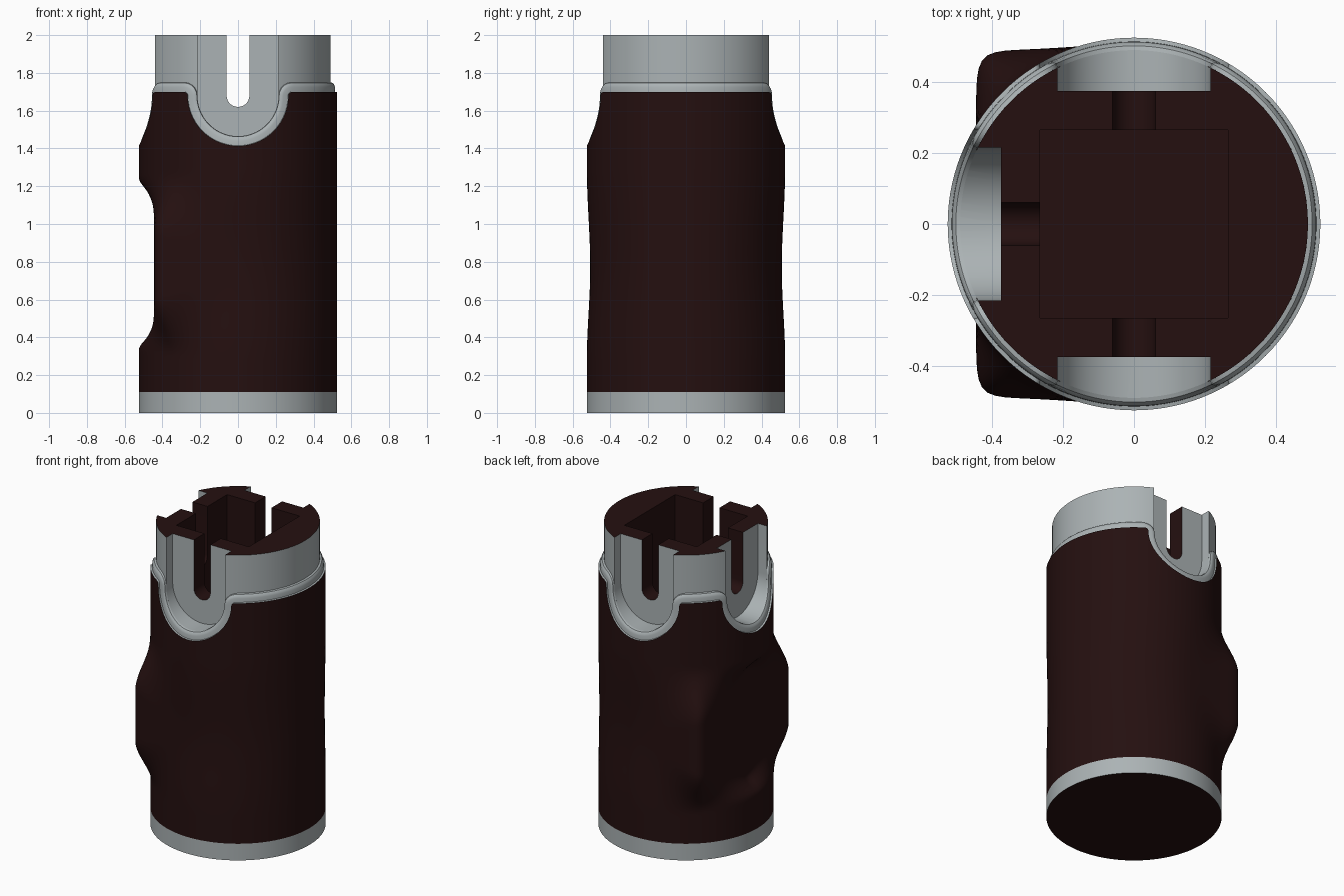
import bpy, bmesh, math
from math import sin, cos, pi, asin, atan2, radians

if "Cube" in bpy.data.objects:
    bpy.data.objects.remove(bpy.data.objects["Cube"])


def material(name, rgb):
    m = bpy.data.materials.new(name)
    m.use_nodes = True
    m.diffuse_color = (*rgb, 1)
    b = m.node_tree.nodes["Principled BSDF"]
    b.inputs["Base Color"].default_value = (*rgb, 1)
    b.inputs["Roughness"].default_value = 0.6
    return m


DARK = material("dark maroon", (0.018, 0.005, 0.005))
GREY = material("light grey", (0.41, 0.45, 0.46))

R_BODY, R_NECK = 0.525, 0.49      # shell and neck radii
U_R, U_Z, FILLET = 0.215, 1.68, 0.07   # notch radius, arc centre, shoulder fillet
NOTCH_DIRS = (-pi / 2, pi / 2, pi)     # front, back and -x side


def new_object(name, bm, mats=()):
    bmesh.ops.recalc_face_normals(bm, faces=bm.faces)
    me = bpy.data.meshes.new(name)
    bm.to_mesh(me)
    bm.free()
    ob = bpy.data.objects.new(name, me)
    bpy.context.collection.objects.link(ob)
    for m in mats:
        me.materials.append(m)
    return ob


def smooth(ob, angle=30):
    bpy.ops.object.select_all(action='DESELECT')
    ob.select_set(True)
    bpy.context.view_layer.objects.active = ob
    bpy.ops.object.shade_smooth_by_angle(angle=radians(angle))


# Rim line of the shell, offset outward by d at radius rho, as (angle, z)
def half_notch(d, rho):
    pts = []
    for i in range(14):
        t = i / 14 * pi / 2
        pts.append((asin((U_R + d) * sin(t) / rho), U_Z - (U_R + d) * cos(t)))
    f = FILLET - d
    xc = U_R + FILLET
    for i in range(5):
        a = i / 5 * pi / 2
        pts.append((asin((xc - f * cos(a)) / rho), U_Z + f * sin(a)))
    a0 = asin(xc / rho)
    for i in range(7):
        pts.append((a0 + (pi / 4 - a0) * i / 6, U_Z + f))
    return pts


def rim(d, rho):
    loop = []
    for q in range(4):
        half = half_notch(d, rho)
        if q == 0:                          # plain quarter on +x
            n = len(half) - 1
            half = [(pi / 4 * i / n, U_Z + FILLET - d) for i in range(n + 1)]
        sector = [(-a, z) for a, z in half[:0:-1]] + half[:-1]
        loop += [(q * pi / 2 + a, z) for a, z in sector]
    return loop


def step(t):
    t = max(0, min(1, t))
    return t * t * (3 - 2 * t)


# Body radius: round, blending mid-height into a section with a flat -x side
def body_radius(theta, z):
    c, s = -cos(theta), abs(sin(theta))
    phi = atan2(s, c)
    k = min(phi / (pi / 2), 1)
    w = step((z - 0.34 + 0.06 * k) / (0.09 + 0.40 * k))
    w *= step((1.24 + 0.06 * k - z) / (0.10 + 0.43 * k))
    if c > 0:
        side = 0.49 + 0.017 * step((k - 0.55) / 0.45)
        flat = ((c / 0.445) ** 14 + (s / side) ** 14) ** (-1 / 14)
    else:
        flat = ((c / R_BODY) ** 2 + (s / 0.507) ** 2) ** -0.5
    return R_BODY + (flat - R_BODY) * w


# Shell: base band, shaped body and rolled rim in one loft
LIP = [(0.052, 0.525), (0.050, 0.514), (0.025, 0.513), (0.012, 0.509),
       (0.003, 0.502), (0.0, R_NECK)]
angles = [a for a, z in rim(*LIP[0])]
rings = []
heights = [0, 0.11] + [0.26 + 1.06 * i / 53 for i in range(54)]
for z in heights:
    rings.append([(body_radius(a, z), a, z) for a in angles])
for d, rho in LIP:
    rings.append([(rho, a, z) for a, z in rim(d, rho)])

bm = bmesh.new()
vr = [[bm.verts.new((r * cos(a), r * sin(a), z)) for r, a, z in ring] for ring in rings]
n = len(angles)
for j in range(len(vr) - 1):
    grey = j == 0 or j >= len(heights)
    for i in range(n):
        k = (i + 1) % n
        f = bm.faces.new((vr[j][i], vr[j][k], vr[j + 1][k], vr[j + 1][i]))
        f.material_index = int(grey)
bm.faces.new(vr[0][::-1])                    # dark underside
shell = new_object("shell_body", bm, (DARK, GREY))
smooth(shell, 35)


# Cutter helpers
def u_prism(r, inner, outer, zc, direction):
    prof = [(r, 2.2)] + [(r * cos(t), zc + r * sin(t))
                         for t in (-pi * i / 32 for i in range(33))] + [(-r, 2.2)]
    bm = bmesh.new()
    c, s = cos(direction), sin(direction)
    ends = [[bm.verts.new((c * u - s * v, s * u + c * v, z)) for v, z in prof]
            for u in (inner, outer)]
    m = len(prof)
    for i in range(m):
        k = (i + 1) % m
        bm.faces.new((ends[0][i], ends[0][k], ends[1][k], ends[1][i]))
    bm.faces.new(ends[0])
    bm.faces.new(ends[1])
    return new_object("cutter", bm)


def cut(ob, cutter):
    mod = ob.modifiers.new("cut", 'BOOLEAN')
    mod.operation, mod.solver, mod.object = 'DIFFERENCE', 'EXACT', cutter
    bpy.context.view_layer.objects.active = ob
    bpy.ops.object.modifier_apply(modifier=mod.name)
    bpy.data.objects.remove(cutter)


# Neck core: cylinder with three notches, a square pocket and three slots
bm = bmesh.new()
bmesh.ops.create_cone(bm, cap_ends=True, segments=160, radius1=R_NECK,
                      radius2=R_NECK, depth=0.7)
bmesh.ops.translate(bm, verts=bm.verts, vec=(0, 0, 1.65))
core = new_object("neck_core", bm, (DARK, GREY))

bm = bmesh.new()
bmesh.ops.create_cube(bm, size=1)
for v in bm.verts:
    v.co = (v.co.x * 0.53, v.co.y * 0.53, 1.8 + v.co.z * 0.8)
cut(core, new_object("cutter", bm))
for ang in NOTCH_DIRS:
    cut(core, u_prism(U_R, 0.375, 0.7, U_Z, ang))
    cut(core, u_prism(0.06, 0.2, 0.45, 1.68, ang))

# Outer wall and notches grey; top, pocket and slots dark
for p in core.data.polygons:
    reach = max(abs(p.center.x), abs(p.center.y))
    on_wall = math.hypot(p.center.x, p.center.y) > 0.48
    top = p.normal.z > 0.9 and p.center.z > 1.99
    p.material_index = int((reach > 0.37 or on_wall) and not top)
smooth(core, 30)
